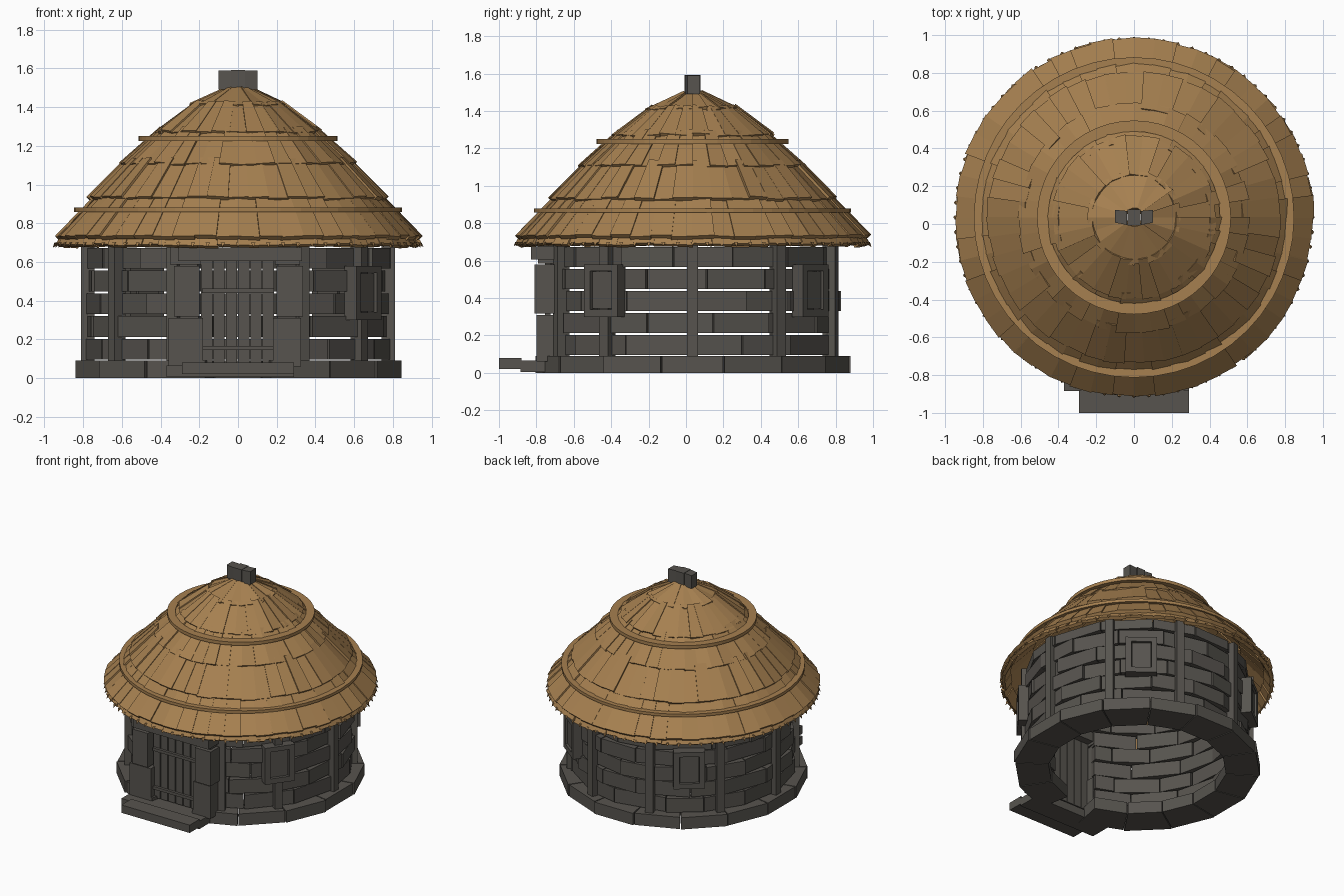
import bpy, bmesh, math, random
from mathutils import Vector

if "Cube" in bpy.data.objects:
    bpy.data.objects.remove(bpy.data.objects["Cube"])

random.seed(7)
CY = 0.035                      # centre of the round hut in y
RAD = math.radians


def material(name, rgb):
    m = bpy.data.materials.new(name)
    m.diffuse_color = (*rgb, 1)
    m.use_nodes = True
    m.node_tree.nodes["Principled BSDF"].inputs["Base Color"].default_value = m.diffuse_color
    return m


STONE = material("dark_stone", (0.095, 0.088, 0.077))
THATCH = material("straw_thatch", (0.38, 0.215, 0.08))


def polar(r, a, z):
    return Vector((r * math.cos(a), CY + r * math.sin(a), z))


def hexa(bm, p):
    """Six sided block: four points of the lower face, then four of the upper."""
    v = [bm.verts.new(c) for c in p]
    for f in ((3, 2, 1, 0), (4, 5, 6, 7), (0, 1, 5, 4), (1, 2, 6, 5), (2, 3, 7, 6), (3, 0, 4, 7)):
        bm.faces.new([v[i] for i in f])


def arc_block(bm, r0, r1, a0, a1, z0, z1):
    ring = [(r0, a0), (r1, a0), (r1, a1), (r0, a1)]
    hexa(bm, [polar(r, a, z) for z in (z0, z1) for r, a in ring])


def box(bm, x0, x1, y0, y1, z0, z1):
    hexa(bm, [Vector((x, y, z)) for z in (z0, z1)
              for x, y in ((x0, y0), (x1, y0), (x1, y1), (x0, y1))])


def radial_box(bm, a, r0, r1, t0, t1, z0, z1):
    """Box facing outward at angle a, t measured along the wall."""
    out = Vector((math.cos(a), math.sin(a), 0))
    tan = Vector((-math.sin(a), math.cos(a), 0))
    c = Vector((0, CY, 0))
    hexa(bm, [c + out * r + tan * t + Vector((0, 0, z)) for z in (z0, z1)
              for r, t in ((r0, t0), (r1, t0), (r1, t1), (r0, t1))])


def finish(bm, name, mat):
    bmesh.ops.recalc_face_normals(bm, faces=bm.faces[:])
    me = bpy.data.meshes.new(name)
    bm.to_mesh(me)
    bm.free()
    me.materials.append(mat)
    ob = bpy.data.objects.new(name, me)
    bpy.context.collection.objects.link(ob)
    return ob


# foundation ring: 16 slots, the one under the door left open
bm = bmesh.new()
for i in range(1, 16):
    a = RAD(-90 + 22.5 * i)
    h = RAD(11.0)
    arc_block(bm, 0.62, 0.86 + random.uniform(-0.01, 0.008), a - h, a + h, 0, 0.09)
finish(bm, "foundation_stones", STONE)

# wall courses with thin open joints, broken at the doorway
bm = bmesh.new()
for row in range(6):
    z0 = 0.096 + 0.1175 * row
    z1 = z0 + (0.107 if row < 5 else 0.07)
    start, end = RAD(-90 + 15), RAD(270 - 15)
    n = 14
    step = (end - start) / n
    cuts = [start] + [start + step * (i + (0.5 if row % 2 else 0) + random.uniform(-0.15, 0.15))
                      for i in range(0 if row % 2 else 1, n)] + [end]
    for a0, a1 in zip(cuts, cuts[1:]):
        r = 0.785 + random.uniform(-0.012, 0.012)
        arc_block(bm, r - 0.08, r, a0 + 0.004, a1 - 0.004, z0, z1)
finish(bm, "wall_stones", STONE)

# upright posts around the wall
bm = bmesh.new()
for deg in (-65, -36, 0, 36, 72, 108, 144, 180, 216, 245):
    radial_box(bm, RAD(deg), 0.74, 0.81, -0.029, 0.029, 0.06, 0.76)
finish(bm, "wall_posts", STONE)

# three shuttered windows
for k, deg in enumerate((-36, 52, 128)):
    a = RAD(deg)
    bm = bmesh.new()
    for s in (-1, 1):
        t = sorted((s * 0.07, s * 0.11))
        radial_box(bm, a, 0.76, 0.835, t[0], t[1], 0.30, 0.58)
    radial_box(bm, a, 0.76, 0.835, -0.07, 0.07, 0.30, 0.34)
    radial_box(bm, a, 0.76, 0.835, -0.07, 0.07, 0.545, 0.58)
    finish(bm, f"window_frame_{k + 1}", STONE)
    bm = bmesh.new()
    radial_box(bm, a, 0.75, 0.82, -0.066, 0.066, 0.344, 0.541)
    finish(bm, f"window_shutter_{k + 1}", STONE)

# door pillars of stacked stones, and lintel
bm = bmesh.new()
for s, widths in ((-1, (0.36, 0.33, 0.35)), (1, (0.325, 0.335, 0.32))):
    for (z0, z1), w, inner, f in zip(((0.06, 0.31), (0.318, 0.58), (0.586, 0.68)), widths,
                                     (0.18, 0.2, 0.19), (-0.80, -0.81, -0.79)):
        x0, x1 = sorted((s * inner, s * w))
        box(bm, x0, x1, f, -0.66, z0, z1)
finish(bm, "door_pillars", STONE)
bm = bmesh.new()
box(bm, -0.31, 0.33, -0.83, -0.67, 0.605, 0.675)
finish(bm, "door_lintel", STONE)

# plank door with two cross bars
bm = bmesh.new()
for i in range(6):
    x = -0.19 + i * 0.0635
    box(bm, x, x + 0.058, -0.755, -0.725, 0.075, 0.605)
finish(bm, "door_planks", STONE)
bm = bmesh.new()
for z in (0.145, 0.44):
    box(bm, -0.185, 0.185, -0.775, -0.755, z, z + 0.022)
finish(bm, "door_cross_bars", STONE)

# threshold and front step
bm = bmesh.new()
box(bm, -0.37, 0.29, -0.885, -0.72, 0.005, 0.065)
finish(bm, "door_threshold", STONE)
bm = bmesh.new()
box(bm, -0.29, 0.29, -1.0, -0.88, 0.02, 0.08)
finish(bm, "front_step", STONE)

# thatch tiers: lower radius, lower z, upper radius, upper z, panel count
tiers = [(0.945, 0.69, 0.90, 0.765, 56), (0.95, 0.735, 0.735, 0.955, 52),
         (0.775, 0.935, 0.575, 1.135, 46), (0.61, 1.11, 0.40, 1.295, 40),
         (0.435, 1.275, 0.225, 1.43, 30), (0.25, 1.415, 0.05, 1.505, 20)]
for k, (rb, zb, rt, zt, n) in enumerate(tiers):
    bm = bmesh.new()
    slope = Vector((rb - rt, zb - zt)).normalized()
    norm = Vector((-slope.y, slope.x))
    thick = 0.025
    for i in range(n):
        a0 = 2 * math.pi * (i - 0.02) / n
        a1 = 2 * math.pi * (i + 1.02) / n
        lift = random.uniform(-0.006, 0.006)
        tilt = random.uniform(-0.005, 0.005)
        drop = random.uniform(-0.006, 0.006)
        low = []
        high = []
        for (r, z, d) in ((rb, zb, drop), (rt, zt, 0)):
            for a, t in ((a0, tilt), (a1, -tilt)):
                p = Vector((r, z)) + slope * d + norm * (lift + t)
                q = p - norm * thick
                high.append(polar(p.x, a, p.y))
                low.append(polar(max(q.x, 0.04), a, q.y))
        order = (0, 1, 3, 2)
        hexa(bm, [low[j] for j in order] + [high[j] for j in order])
    finish(bm, f"thatch_tier_{k + 1}", THATCH)

# ragged straw tips at the eave
bm = bmesh.new()
for i in range(76):
    a = 2 * math.pi * i / 76
    tip = bm.verts.new(polar(0.957, a, 0.672 + random.uniform(0, 0.01)))
    base = [bm.verts.new(polar(r, a + d, z)) for r, d, z in
            ((0.948, -0.012, 0.70), (0.948, 0.012, 0.70), (0.925, 0, 0.70))]
    bm.faces.new(base)
    for j in range(3):
        bm.faces.new((base[j], base[(j + 1) % 3], tip))
finish(bm, "eave_straw_tips", THATCH)

# binding hoops around the roof
for name, r0, r1, z0, z1 in (("lower_hoop", 0.805, 0.848, 0.858, 0.88),
                             ("upper_hoop", 0.455, 0.513, 1.225, 1.25)):
    bm = bmesh.new()
    n = 48
    for i in range(n):
        arc_block(bm, r0, r1, 2 * math.pi * i / n, 2 * math.pi * (i + 1) / n, z0, z1)
    bmesh.ops.remove_doubles(bm, verts=bm.verts[:], dist=0.0001)
    inner = [f for f in bm.faces if abs(f.normal.z) < 0.5 and
             abs(f.calc_center_median().xy.length) >= 0 and
             all(len(e.link_faces) > 2 for e in f.edges if abs(e.verts[0].co.z - e.verts[1].co.z) < 1e-5)]
    bmesh.ops.delete(bm, geom=inner, context='FACES_ONLY')
    finish(bm, name, THATCH)

# ridge cap of three stones
bm = bmesh.new()
box(bm, -0.035, 0.035, CY - 0.042, CY + 0.042, 1.48, 1.592)
for s in (-1, 1):
    v = [(s * x, CY + y) for x, y in ((0.036, -0.04), (0.1, -0.028), (0.1, 0.04), (0.036, 0.034))]
    hexa(bm, [Vector((x, y, z)) for z in (1.49, 1.59) for x, y in v])
finish(bm, "ridge_cap", STONE)
